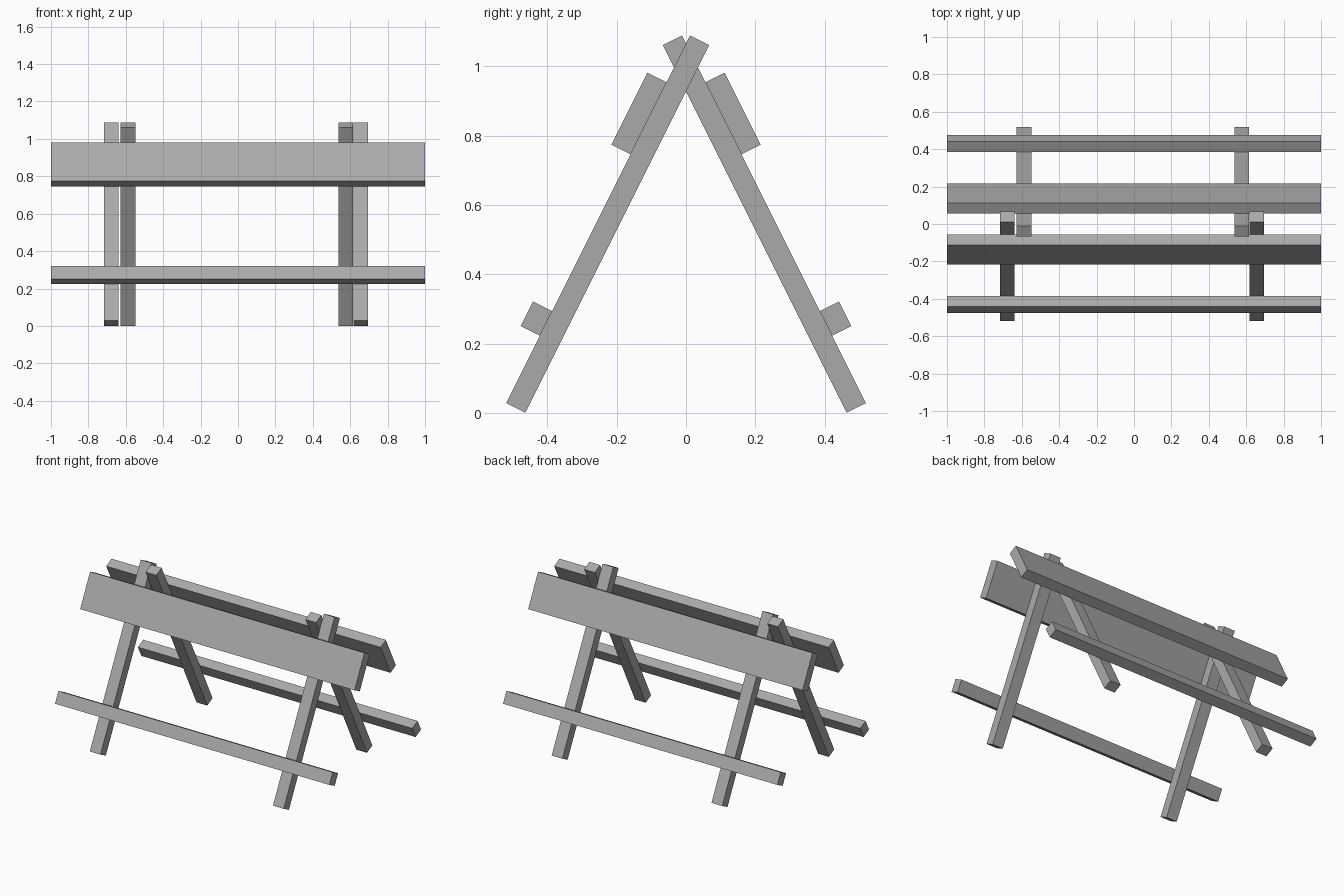
import bpy
import bmesh
from math import atan2
from mathutils import Vector

cube = bpy.data.objects.get("Cube")
if cube:
    bpy.data.objects.remove(cube, do_unlink=True)

GREY = (0.4, 0.4, 0.4)
grey = bpy.data.materials.new("plain_grey")
grey.use_nodes = True
grey.diffuse_color = (*GREY, 1)
grey.node_tree.nodes["Principled BSDF"].inputs["Base Color"].default_value = (*GREY, 1)

# Lean of the frame: foot of the outer leg face, slope and outward normal (y, z)
FOOT = Vector((-0.519, 0.028))
ALONG = Vector((1, 2)).normalized()
OUT = Vector((-ALONG.y, ALONG.x))


def timber(name, x0, x1, along, out, side):
    """Rectangular timber laid in the leaning plane; side is 1 front, -1 back."""
    bm = bmesh.new()
    bmesh.ops.create_cube(bm, size=1)
    for v in bm.verts:
        p = FOOT + ALONG * along[v.co.y > 0] + OUT * out[v.co.z > 0]
        v.co = (x1 if v.co.x > 0 else x0, p.x * side, p.y)
    bmesh.ops.recalc_face_normals(bm, faces=bm.faces)
    mesh = bpy.data.meshes.new(name)
    bm.to_mesh(mesh)
    bm.free()
    mesh.materials.append(grey)
    obj = bpy.data.objects.new(name, mesh)
    bpy.context.collection.objects.link(obj)


LEG_WIDTH = 0.078
THICK = 0.062

# Crossing legs, with the back pair set inside the front pair
for end, side, leg_starts in (("front", 1, (-0.717, 0.618)),
                              ("back", -1, (-0.627, 0.538))):
    for hand, x in zip(("right", "left"), leg_starts):
        timber(f"{end}_{hand}_leg", x, x + LEG_WIDTH, (0, 1.186), (-THICK, 0), side)
    # Wide upper board and narrow lower rail on the outer leg faces
    timber(f"{end}_board", -1, 1, (0.803, 1.035), (0, THICK), side)
    timber(f"{end}_rail", -1, 1, (0.218, 0.297), (0, THICK), side)
